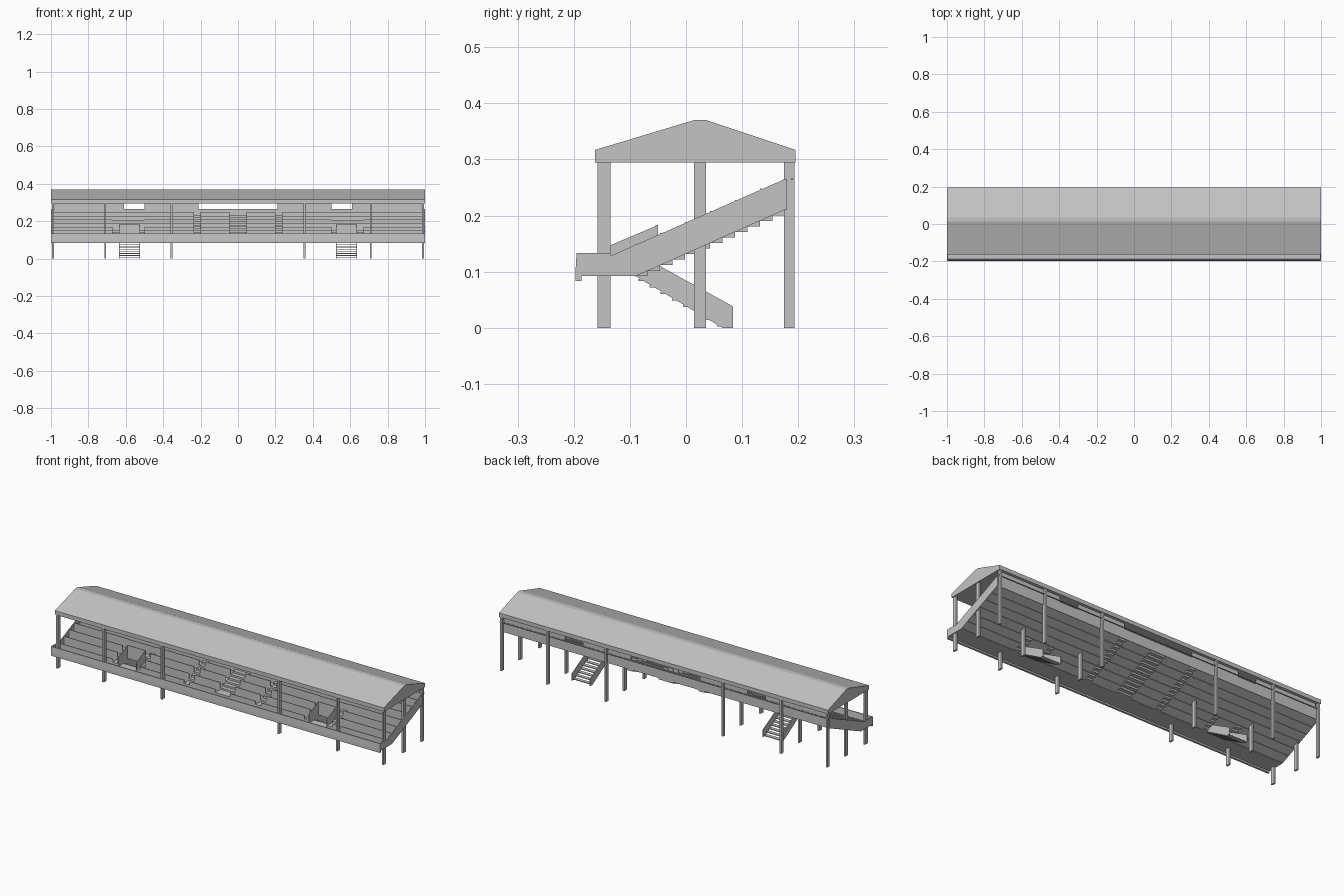
import bpy, bmesh

cube = bpy.data.objects.get("Cube")
if cube:
    bpy.data.objects.remove(cube)

grey = bpy.data.materials.new("concrete_grey")
grey.use_nodes = True
colour = (0.55, 0.55, 0.55, 1)
grey.diffuse_color = colour
grey.node_tree.nodes["Principled BSDF"].inputs["Base Color"].default_value = colour


def finish(name, bm):
    bmesh.ops.recalc_face_normals(bm, faces=bm.faces)
    mesh = bpy.data.meshes.new(name)
    bm.to_mesh(mesh)
    bm.free()
    mesh.materials.append(grey)
    obj = bpy.data.objects.new(name, mesh)
    bpy.context.scene.collection.objects.link(obj)
    return obj


def add_prism(bm, profile, x0, x1):
    """Extrude a (y, z) outline along x."""
    a = [bm.verts.new((x0, y, z)) for y, z in profile]
    b = [bm.verts.new((x1, y, z)) for y, z in profile]
    bm.faces.new(a)
    bm.faces.new(b[::-1])
    for i in range(len(a)):
        j = (i + 1) % len(a)
        bm.faces.new((a[i], b[i], b[j], a[j]))


def add_box(bm, x0, x1, y0, y1, z0, z1):
    add_prism(bm, [(y0, z0), (y1, z0), (y1, z1), (y0, z1)], x0, x1)


def both_sides(bm, x0, x1, *box):
    add_box(bm, x0, x1, *box)
    add_box(bm, -x1, -x0, *box)


# Main sizes
END = 0.999
IN, OUT = 0.525, 0.635          # stair opening
FRONT, BACK = -0.135, 0.176     # seating depth
ROWS = 7
DEPTH = (BACK - FRONT) / ROWS


def rail_z(y):
    return 0.128 + (y - FRONT) * 0.442


def under_z(y):
    return max(0.092, 0.092 + (y + 0.09) * 0.445)


# Roof
bm = bmesh.new()
add_prism(bm, [(-0.162, 0.295), (0.195, 0.295), (0.195, 0.317), (0.036, 0.37),
               (0.014, 0.37), (-0.162, 0.317)], -1, 1)
finish("roof", bm)

# Columns, full height outside and cut short under the seating
bm = bmesh.new()
for x in (0.99, 0.71, 0.355):
    both_sides(bm, x - 0.005, x + 0.005, -0.158, -0.135, 0, 0.296)
    both_sides(bm, x - 0.005, x + 0.005, 0.175, 0.193, 0, 0.296)
    top = 0.296 if x > 0.9 else 0.16
    both_sides(bm, x - 0.005, x + 0.005, 0.014, 0.036, 0, top)
finish("columns", bm)


# Stepped seating deck
def deck_profile(start):
    outline = []
    for r in range(start, ROWS):
        y = FRONT + r * DEPTH
        z = under_z(y + DEPTH) + 0.006
        outline += [(y, z), (y + DEPTH, z)]
    y0 = outline[0][0]
    outline += [(BACK, under_z(BACK))]
    if y0 < -0.09:
        outline += [(-0.09, 0.092)]
    outline += [(y0, under_z(y0))]
    return outline


bm = bmesh.new()
blocks = [(-END, -OUT), (-IN, IN), (OUT, END)]
for x0, x1 in blocks:
    add_prism(bm, deck_profile(0), x0, x1)
for s in (-1, 1):
    a, b = sorted((s * IN, s * OUT))
    add_prism(bm, deck_profile(2), a, b)
add_box(bm, -END, END, -0.19, FRONT, 0.092, 0.097)
both_sides(bm, IN, OUT, FRONT, -0.09, 0.092, 0.097)
finish("seating_deck", bm)

# Seat backs between the aisles
bm = bmesh.new()
sections = [(0.045, 0.2), (0.235, 0.5), (0.67, END)]
for r in range(ROWS):
    y = FRONT + r * DEPTH
    for x0, x1 in sections:
        both_sides(bm, x0, x1, y, y + 0.004, under_z(y), rail_z(y) + 0.002)
    if r > 2:
        both_sides(bm, 0.5, 0.67, y, y + 0.004, under_z(y), rail_z(y))
finish("seat_rows", bm)

# Aisle steps
bm = bmesh.new()
aisles = [(0, 0.045), (0.2, 0.235), (0.5, IN), (OUT, 0.67)]
for i in range(ROWS * 2):
    y = FRONT + i * DEPTH / 2
    for x0, x1 in aisles:
        if x0 < 0.3 or i < 6:
            both_sides(bm, x0, x1, y, y + DEPTH / 2,
                       under_z(y), under_z(y + DEPTH / 2) + 0.02)
finish("aisle_steps", bm)

# Front wall with drip lip
bm = bmesh.new()
add_prism(bm, [(-0.197, 0.083), (-0.186, 0.083), (-0.186, 0.092),
               (-0.19, 0.133), (-0.195, 0.133), (-0.197, 0.1)], -1, 1)
finish("front_wall", bm)

# Sloping end walls
bm = bmesh.new()
side = [(-0.195, 0.092), (-0.09, 0.092), (BACK, 0.211), (BACK, 0.265),
        (FRONT, 0.128), (FRONT, 0.133), (-0.195, 0.133)]
for s in (-1, 1):
    add_prism(bm, side, s * 0.995, s)
finish("end_walls", bm)

# Back wall, with screens leaving openings under the roof
bm = bmesh.new()
add_box(bm, -1, 1, 0.174, 0.18, 0.21, 0.265)
add_box(bm, -1, 1, 0.187, 0.191, 0.263, 0.266)
for x0, x1 in ((0.21, 0.5), (0.61, 0.98)):
    both_sides(bm, x0, x1, 0.176, 0.179, 0.264, 0.296)
finish("back_wall", bm)

# Stair opening walls
bm = bmesh.new()
wall = [(FRONT, 0.092), (-0.09, 0.092), (-0.05, 0.11), (-0.05, 0.183), (FRONT, 0.147)]
for s in (-1, 1):
    for x in (IN, OUT):
        add_prism(bm, wall, s * x - 0.002, s * x + 0.002)
both_sides(bm, IN, OUT, -0.054, -0.05, 0.11, 0.183)
finish("stair_opening_walls", bm)

# Stairs down to the ground
bm = bmesh.new()
stringer = [(-0.09, 0.092), (-0.05, 0.112), (0.084, 0.038), (0.084, 0), (0.065, 0)]
for s in (-1, 1):
    for x in (IN, OUT):
        add_prism(bm, stringer, s * x - 0.002, s * x + 0.002)
for i in range(8):
    y = -0.085 + i * 0.02
    z = 0.083 - i * 0.0115
    both_sides(bm, IN, OUT, y, y + 0.019, z, z + 0.004)
finish("stairs", bm)
